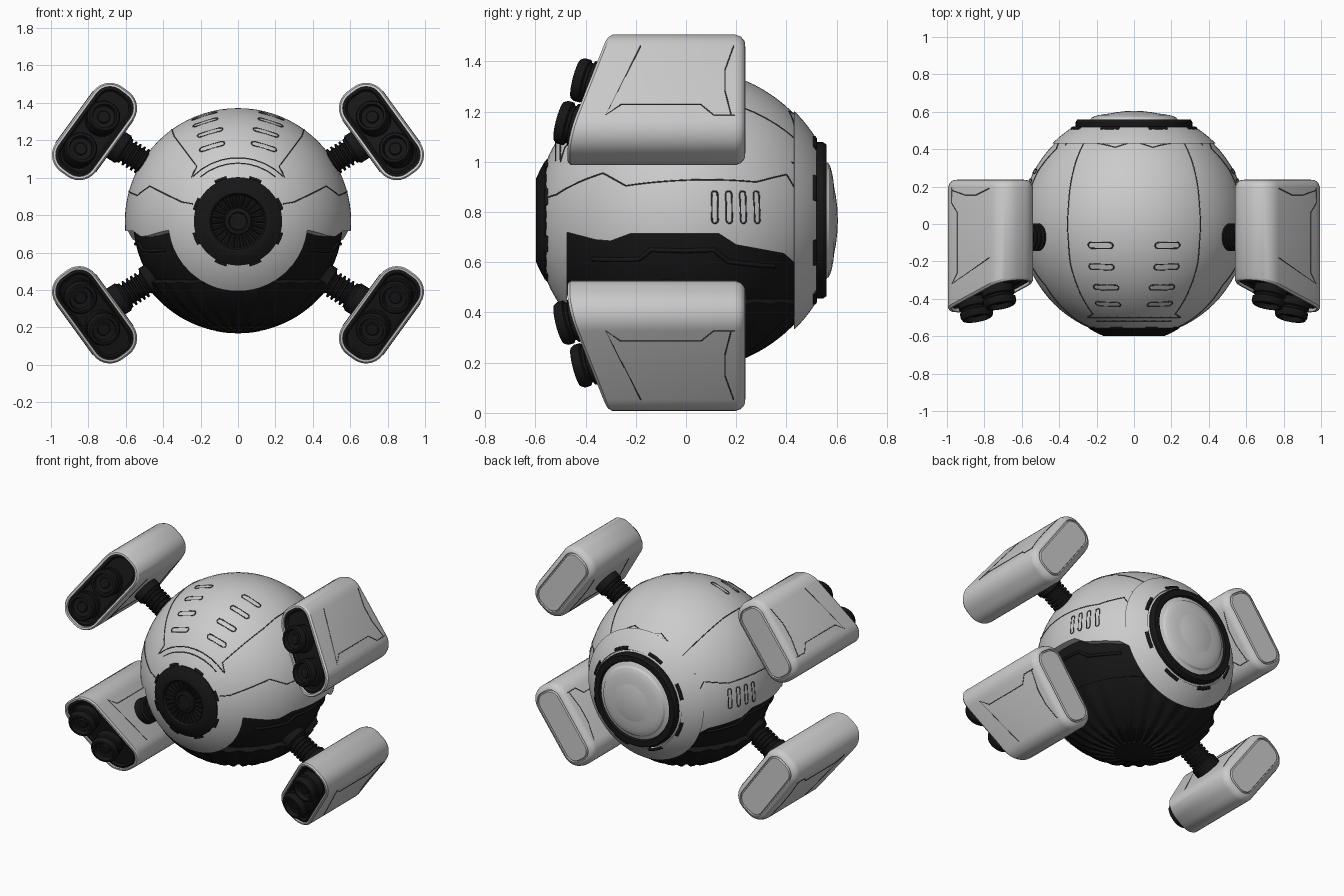
import bpy, bmesh
from math import sin, cos, pi, sqrt, radians
from mathutils import Vector

if "Cube" in bpy.data.objects:
    bpy.data.objects.remove(bpy.data.objects["Cube"])

C = Vector((0, 0, 0.767))      # body centre
R = 0.605                      # shell radius


def material(name, c):
    m = bpy.data.materials.new(name)
    m.diffuse_color = (c, c, c, 1)
    m.use_nodes = True
    m.node_tree.nodes["Principled BSDF"].inputs["Base Color"].default_value = m.diffuse_color
    return m


DARK = material("dark_metal", 0.008)
LINE = material("seam_grey", 0.06)


def finish(bm, name, mat=None):
    bmesh.ops.remove_doubles(bm, verts=bm.verts, dist=1e-5)
    bmesh.ops.recalc_face_normals(bm, faces=bm.faces)
    me = bpy.data.meshes.new(name)
    bm.to_mesh(me)
    bm.free()
    ob = bpy.data.objects.new(name, me)
    bpy.context.collection.objects.link(ob)
    if mat:
        me.materials.append(mat)
    return ob


def loft(name, rings, mat=None):
    bm = bmesh.new()
    vs = [[bm.verts.new(p) for p in ring] for ring in rings]
    n = len(vs[0])
    for a, b in zip(vs, vs[1:]):
        for i in range(n):
            bm.faces.new((a[i], a[(i + 1) % n], b[(i + 1) % n], b[i]))
    bm.faces.new(vs[0])
    bm.faces.new(vs[-1])
    return finish(bm, name, mat)


def lathe(name, profile, origin, axis, mat=None, segs=48, ripple=0.0):
    """Spin (radius, height) points about an axis; ripple makes radial ribs."""
    q = Vector((0, 0, 1)).rotation_difference(Vector(axis).normalized())
    rings = []
    for r, h in profile:
        ring = []
        for i in range(segs):
            k = 1 - ripple * ((i // 2) % 2)
            t = 2 * pi * i / segs
            ring.append(Vector(origin) + q @ Vector((max(r, 1e-4) * k * cos(t), max(r, 1e-4) * k * sin(t), h * k)))
        rings.append(ring)
    return loft(name, rings, mat)


def tube(name, pts, depth=0.003, cyclic=False, mat=LINE):
    cu = bpy.data.curves.new(name, 'CURVE')
    cu.dimensions = '3D'
    cu.bevel_depth = depth
    cu.bevel_resolution = 1
    cu.use_fill_caps = True
    sp = cu.splines.new('POLY')
    sp.points.add(len(pts) - 1)
    for p, v in zip(sp.points, pts):
        p.co = (*v, 1)
    sp.use_cyclic_u = cyclic
    cu.materials.append(mat)
    ob = bpy.data.objects.new(name, cu)
    bpy.context.collection.objects.link(ob)


def on_ball(p, r=R):
    return C + (Vector(p) - C).normalized() * r


def front(x, z):
    return Vector((x, -sqrt(max(0, R * R - x * x - (z - C.z) ** 2)), z))


def top(x, y):
    return Vector((x, y, C.z + sqrt(max(0, R * R - x * x - y * y))))


def side(y, z, s=1):
    return Vector((s * sqrt(max(0, R * R - y * y - (z - C.z) ** 2)), y, z))


def seam(name, pts, depth=0.003, r=R, mat=LINE):
    out = [on_ball(pts[0], r)]
    for a, b in zip(pts, pts[1:]):
        out += [on_ball(a.lerp(b, i / 8), r) for i in range(1, 9)]
    tube(name, out, depth, mat=mat)


def slot(name, c, along, length, width):
    n = (c - C).normalized()
    u = (Vector(along) - n * n.dot(Vector(along))).normalized()
    v = n.cross(u)
    pts = []
    for k in range(12):
        t = pi * (k if k < 6 else k - 1) / 5
        e = (length - width) / 2 * (1 if k < 6 else -1)
        pts.append(on_ball(c + u * (e + width / 2 * sin(t)) + v * (width / 2 * cos(t))))
    tube(name, pts, 0.0035, True)


def ball_arc(r, a0, a1, n=16):
    return [(r * sin(a0 + (a1 - a0) * i / n), r * cos(a0 + (a1 - a0) * i / n)) for i in range(n + 1)]


# Shell: ball with the side and belly opening and the vent bore cut out
shell = lathe("upper_shell", ball_arc(R, 0, pi, 40), C, (0, 0, 1), segs=80)
opening = [(-.475, .72), (-.36, .69), (-.30, .685), (-.22, .715), (.13, .715), (.2, .67),
           (.39, .635), (.43, .60), (.43, -.1), (-.475, -.1)]
cutters = [loft("opening_cutter", [[(x, y, z) for y, z in opening] for x in (-1, 1)]),
           lathe("vent_cutter", [(.222, .4), (.222, .8)], C, (0, -1, 0), None, 64)]
bpy.context.view_layer.objects.active = shell
for cutter in cutters:
    mod = shell.modifiers.new("cut", 'BOOLEAN')
    mod.operation, mod.solver, mod.object = 'DIFFERENCE', 'EXACT', cutter
    bpy.ops.object.modifier_apply(modifier=mod.name)
    bpy.data.objects.remove(cutter)

# Dark inner body and ribbed belly
lathe("inner_body", ball_arc(0.56, 0, pi, 32), C, (0, 0, 1), DARK, 64)
lathe("ribbed_belly", ball_arc(0.598, 0, 0.98) + [(0.46, 0.31)], C, (0, 0, -1), DARK, 96, 0.018)
lathe("belly_hub", [(.12, .55)] + ball_arc(.599, .2, 0, 4), C, (0, 0, -1), DARK)
for s in (-1, 1):
    seam("inner_side_seam", [side(y, z, s) for y, z in
         ((-.4, .6), (-.2, .6), (-.15, .64), (.12, .64), (.18, .59), (.38, .57))], .01, .56, DARK)

# Front vent
lathe("front_vent", [(.21, .5), (.236, .54), (.236, .562), (.2, .582), (.165, .598), (.15, .597),
      (.14, .578), (.075, .568), (.07, .58), (.05, .585), (.045, .575), (0, .575)], C, (0, -1, 0), DARK, 64)
lathe("vent_fins", [(.14, .565), (.14, .587), (.08, .578), (.08, .565)], C, (0, -1, 0), DARK, 96, 0.02)

# Rear eye: raised collar, dark ring and domed lens
lathe("rear_collar", [(.42, .43)] + ball_arc(.613, .79, .56, 6) + [(.32, .51), (.3, .48)], C, (0, 1, 0), None, 64)
lathe("rear_ring", [(.3, .46), (.312, .48), (.312, .545), (.302, .56), (.265, .56), (.255, .54), (0, .53)],
      C, (0, 1, 0), DARK, 64)
lathe("rear_lens", [(.24, .53), (.24, .552), (.23, .562)] + [(.23 * cos(t * pi / 16), .562 + .035 * sin(t * pi / 16))
      for t in range(1, 9)], C, (0, 1, 0), None, 64)


def circle_pt(r, deg, y):
    return C + Vector((r * cos(radians(deg)), y, r * sin(radians(deg))))


for k in range(8):
    d = 45 * k + 22.5
    seam("rear_tab", [circle_pt(.335, d + e, .51) for e in (-9, 0, 9)], .013, .609, DARK)
    seam("vent_tab", [circle_pt(.24, d + e, -.552) for e in (-8, 0, 8)], .012, .601, DARK)

# Shell panel seams and slots
seam("brow_seam", [circle_pt(.34, d, -.5) for d in range(45, 136, 10)])
seam("brow_inner_seam", [circle_pt(.3, d, -.5) for d in range(50, 131, 10)])
for s in (-1, 1):
    seam("forehead_seam", [front(s * x, z) for x, z in ((.25, 1.0), (.22, 1.06), (.34, 1.22))]
         + [top(s * .35, -.1), top(s * .35, .1), top(s * .27, .43)])
    seam("side_seam", [front(s * .24, .86), front(s * .3, .87)] + [side(y, z, s) for y, z in
         ((-.33, .955), (-.24, .905), (.28, .92), (.4, .95), (.43, .9))])
    seam("rear_panel_seam", [top(0, .44), top(s * .1, .41), top(s * .36, .43), side(.42, 1.0, s)])
    for x, y in ((.18, -.115), (.175, -.23), (.15, -.34), (.14, -.43)):
        slot("top_slot", top(s * x, y), (1, 0, -.25 * s), .14, .032)
    for y in (.115, .172, .228, .283):
        slot("side_slot", side(y, .82, s), (0, 0, 1), .13, .024)

# Pods on struts: u runs along the pod section, v points outward from the body
ANG, STRUT = radians(36), radians(32)
A, B, RAD, SLOPE = 0.17, 0.022, 0.11, 0.32


def build_pod(sx, sz, tag):
    def P(u, v, y):
        return Vector((sx * (.767 + u * sin(ANG) + v * cos(ANG)), y,
                       .757 + sz * (.49 - u * cos(ANG) + v * sin(ANG))))

    def ring(y, inset, slanted=False):
        pts = []
        for k in range(32):
            q = k // 8
            t = (q + (k % 8) / 7) * pi / 2
            u = A * (1 if q in (0, 3) else -1) + (RAD - inset) * cos(t)
            v = B * (1 if q < 2 else -1) + (RAD - inset) * sin(t)
            pts.append(P(u, v, y - SLOPE * u if slanted else y))
        return pts

    f = -.385
    loft(tag + "_pod", [ring(f + .05, .022, True), ring(f, .02, True), ring(f, .008, True), ring(f + .012, 0, True),
         ring(.195, 0), ring(.218, .008), ring(.232, .024), ring(.236, .036), ring(.226, .038),
         ring(.226, .044), ring(.238, .048)])
    loft(tag + "_thruster_bed", [ring(f + .06, .021, True), ring(f + .015, .021, True),
         ring(f + .01, .035, True), ring(f + .025, .045, True)], DARK)
    # Twin thrusters square to the slanted front
    for u in (-.075, .135):
        o = P(u, .006, f - SLOPE * u)
        ax = P(-SLOPE, 0, -1) - P(0, 0, 0)
        lathe(tag + "_thruster", [(.088, -.03), (.088, .02), (.077, .026), (.077, .036), (.088, .042), (.088, .066),
              (.08, .08), (.066, .082), (.06, .055), (.035, .05), (.03, .06), (0, .06)], o, ax, DARK, 32)
    # Pod panel lines
    for v in (B + RAD, -B - RAD):
        for line in (((-A, -.18), (A, -.32), (.12, -.26), (.12, .06), (A, .11), (A, .195)),
                     ((-A, .19), (-.05, .155), (.05, .155), (A, .18))):
            tube(tag + "_pod_seam", [P(u, v, y) for u, y in line], .0025)
    # Ribbed strut
    prof = [(.085, -.42), (.085, -.33), (.07, -.325)]
    for k in range(5):
        h = -.315 + k * .026
        prof += [(.058, h), (.058, h + .008), (.074, h + .011), (.074, h + .021)]
    prof += [(.085, -.18), (.085, -.1)]
    lathe(tag + "_strut", prof, P(0, 0, -.07), (sx * cos(STRUT), 0, sz * sin(STRUT)), DARK, 32)


for sx, a in ((1, "right"), (-1, "left")):
    for sz, b in ((1, "upper"), (-1, "lower")):
        build_pod(sx, sz, b + "_" + a)

# Smooth shading with crisp edges
for ob in bpy.context.scene.objects:
    ob.select_set(ob.type == 'MESH')
bpy.context.view_layer.objects.active = shell
bpy.ops.object.shade_smooth_by_angle(angle=radians(30))
